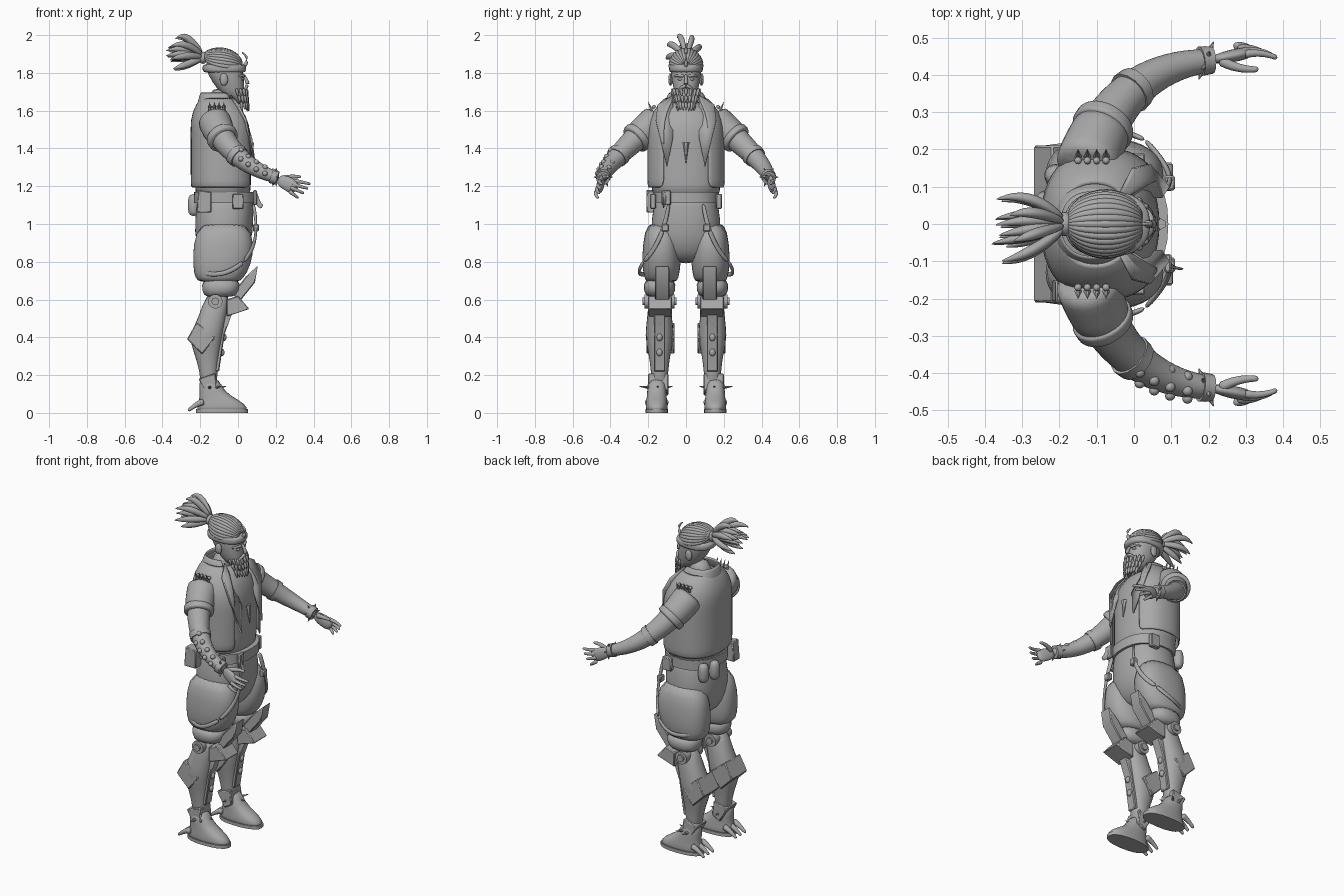
import bpy
import bmesh
import math
import random
from mathutils import Matrix, Vector

random.seed(4)
default_cube = bpy.data.objects.get("Cube")
if default_cube:
    bpy.data.objects.remove(default_cube, do_unlink=True)

grey = bpy.data.materials.new("plain grey")
grey.use_nodes = True
tone = (.4, .4, .4, 1)
grey.diffuse_color = tone
grey.node_tree.nodes["Principled BSDF"].inputs["Base Color"].default_value = tone


def finish(name, bm, mirror=True, rounded=False, thickness=0, bevel=0):
    """Turn a bmesh into a named object; mirror copies it across the body."""
    bmesh.ops.recalc_face_normals(bm, faces=bm.faces[:])
    mesh = bpy.data.meshes.new(name)
    bm.to_mesh(mesh)
    bm.free()
    obj = bpy.data.objects.new(name, mesh)
    bpy.context.collection.objects.link(obj)
    mesh.materials.append(grey)
    if mirror:
        modifier = obj.modifiers.new("mirror", "MIRROR")
        modifier.use_axis = (False, True, False)
        modifier.use_mirror_merge = False
    if thickness:
        modifier = obj.modifiers.new("thickness", "SOLIDIFY")
        modifier.thickness = thickness
        modifier.offset = 0
    if bevel:
        modifier = obj.modifiers.new("bevel", "BEVEL")
        modifier.width = bevel
    if rounded:
        modifier = obj.modifiers.new("rounding", "SUBSURF")
        modifier.levels = modifier.render_levels = 1
        for face in mesh.polygons:
            face.use_smooth = True
    else:
        bpy.ops.object.select_all(action="DESELECT")
        obj.select_set(True)
        bpy.context.view_layer.objects.active = obj
        bpy.ops.object.shade_smooth_by_angle(angle=math.radians(35))


def skin(name, loops, closed=True, **style):
    """Bridge successive loops of points and cap closed ones."""
    bm = bmesh.new()
    rows = [[bm.verts.new(point) for point in loop] for loop in loops]
    count = len(rows[0])
    for low, high in zip(rows, rows[1:]):
        for i in range(count if closed else count - 1):
            following = (i + 1) % count
            bm.faces.new((low[i], low[following], high[following], high[i]))
    if closed:
        bm.faces.new(rows[0])
        bm.faces.new(rows[-1])
    finish(name, bm, **style)


def loft(name, rings, side=0, gap=0, count=20, rounded=True, **style):
    """Level oval rings given as height, centre x, depth and width; gap opens the front."""
    def square_off(value):
        return math.copysign(abs(value) ** .85, value)
    steps = count - 1 if gap else count
    angles = [gap + (math.tau - 2 * gap) * i / steps for i in range(count)]
    loops = [[(x + depth * square_off(math.cos(a)), side + width * square_off(math.sin(a)), z)
              for a in angles] for z, x, depth, width in rings]
    skin(name, loops, closed=not gap, mirror=side != 0, rounded=rounded, **style)


def tube(name, points, start, end, belly=0, flat=1, count=10, rounded=True, **style):
    """Tapered tube along points, swelling by belly at its middle."""
    points = [Vector(point) for point in points]
    last = len(points) - 1
    loops = []
    for i, point in enumerate(points):
        along = (points[min(i + 1, last)] - points[max(i - 1, 0)]).normalized()
        across = along.cross(Vector((0, 0, 1)))
        across = across.normalized() if across.length > .01 else Vector((0, 1, 0))
        over = across.cross(along)
        radius = start + (end - start) * i / last + belly * math.sin(math.pi * i / last)
        loops.append([point + radius * (across * math.cos(a) * flat + over * math.sin(a))
                      for a in (math.tau * k / count for k in range(count))])
    skin(name, loops, rounded=rounded, **style)


def curve(first, control, last):
    """Quadratic curve as a function of its parameter."""
    first, control, last = Vector(first), Vector(control), Vector(last)
    return lambda t: first.lerp(control, t).lerp(control.lerp(last, t), t)


def sweep(name, first, control, last, *radii, steps=6, **style):
    line = curve(first, control, last)
    tube(name, [line(i / steps) for i in range(steps + 1)], *radii, **style)


def prism(name, outline, inner, outer, **style):
    """Side outline in x and z pushed across from inner to outer y."""
    skin(name, [[(x, y, z) for x, z in outline] for y in (inner, outer)], bevel=.005, **style)


def ball(name, place, *size, **style):
    bm = bmesh.new()
    bmesh.ops.create_uvsphere(bm, u_segments=12, v_segments=8, radius=1,
                              matrix=Matrix.LocRotScale(Vector(place), None, Vector(size)))
    finish(name, bm, **style)


def spike(name, base, tip, radius=.01, **style):
    tube(name, (base, tip), radius, .001, count=6, rounded=False, **style)


def trunk(z, inset=0):
    """Chest cross-section that rounds over towards the shoulders."""
    climb = max(0, z - 1.5) / .2
    shrink = math.sqrt(1 - climb * climb)
    return z, -.08 - .03 * climb, (.165 - inset) * shrink, (.2 - inset) * shrink


# Torso, open vest and collar
loft("torso", [trunk(1.12 + .09 * i, inset=.015) for i in range(7)])
loft("vest", [trunk(1.19 + .08 * i) for i in range(7)], gap=.55, thickness=.014)
loft("collar", [(1.6, -.1, .12, .13), (1.7, -.11, .085, .085)], gap=.9, thickness=.012)
lapel = bmesh.new()
lapel.faces.new([lapel.verts.new(corner) for corner in (
    (-.04, .07, 1.68), (0, .15, 1.63), (.04, .16, 1.55), (.09, .1, 1.3), (.07, .07, 1.45))])
finish("lapel", lapel, thickness=.012)
tube("neck", [(-.12, 0, 1.57), (-.08, 0, 1.73)], .08, .06)
sweep("necklace", (-.03, .09, 1.6), (.06, .05, 1.5), (.07, 0, 1.4), .005, .005)
spike("pendant", (.07, 0, 1.43), (.08, 0, 1.32), .016, mirror=False)
for i in range(4):
    x = -.15 + .025 * i
    ball("shoulder_stud", (x, .17, 1.62), .01, .01, .01)
    spike("shoulder_spike", (x, .18, 1.6), (x, .2, 1.645))

# Head, headband and face
loft("head", [(1.65, 0, .035, .04), (1.7, -.035, .07, .065), (1.8, -.068, .1, .083),
              (1.86, -.08, .095, .08), (1.91, -.085, .05, .04)])
loft("headband", [(1.797 + .018 * i, -.072, .113 + .004 * (i % 3 > 0), .09) for i in range(4)])
sweep("headband_curl", (.03, 0, 1.83), (.07, 0, 1.88), (.02, 0, 1.91), .012, .004, mirror=False)
sweep("nose", (.028, 0, 1.79), (.05, 0, 1.76), (.05, 0, 1.74), .008, .012, mirror=False)
sweep("brow", (.03, .01, 1.783), (.03, .05, 1.79), (0, .06, 1.78), .009, .005)
ball("eye", (.018, .03, 1.766), .013, .014, .008)
ball("ear", (-.075, .082, 1.765), .022, .012, .033)

# Beard with seeded tufts
loft("beard", [(1.625, .025, .014, .02), (1.67, .007, .044, .055), (1.735, -.025, .058, .076)])
sweep("moustache", (.045, 0, 1.73), (.05, .03, 1.73), (.02, .045, 1.69), .011, .005)
for row in range(3):
    drop = .035 * row
    for i in range(9):
        a = -1.4 + 2.8 * i / 8
        reach = 1 - 5 * drop
        root = Vector((-.02 + .063 * reach * math.cos(a) + drop * .4,
                       .076 * reach * math.sin(a), 1.72 - drop))
        droop = Vector((.01, -root.y * .15, -.045 - random.random() * .012))
        tube("beard_tuft", (root, root + droop / 2, root + droop), .009, .002,
             belly=.006, count=6, mirror=False)

# Combed hair, knot and fanned ponytail
strands, bends = 17, 8
for i in range(strands):
    tilt = math.pi * (i / (strands - 1) - .5)
    path = []
    for k in range(bends):
        t = k / (bends - 1)
        turn = math.radians(15 + 150 * t)
        path.append((-.077 + .103 * math.cos(turn), .084 * math.sin(turn) * math.sin(tilt),
                     1.83 + .087 * math.sin(turn) * math.cos(tilt) + .05 * t ** 3))
    tube("hair_strand", path, .008, .008, belly=.006, count=6, mirror=False)
knot = Vector((-.19, 0, 1.89))
tube("hair_tie", [knot + Vector((.025 - .02 * i, 0, -.01)) for i in range(3)], .03, .03,
     belly=.007, mirror=False)
for spread in (1, .4):
    for i in range(8):
        a = math.tau * i / 8 + .3
        fan = Vector((0, math.cos(a) * spread, math.sin(a) * spread))
        tip = Vector((-.18 + .055 * abs(fan.z) - .025 * random.random(), -.02, .01)) + fan * .09
        sweep("ponytail_lock", knot + fan * .015, knot + fan * .1 + Vector((-.09, 0, .04)),
              knot + tip, .012, .002, .013, flat=.8, mirror=False)

# Arms with sleeves and bands that follow them
arm_line = curve((-.13, .14, 1.56), (-.05, .43, 1.32), (.22, .44, 1.24))


def along_arm(name, start, end, extra, steps=4, **style):
    stops = [start + (end - start) * i / steps for i in range(steps + 1)]
    tube(name, [arm_line(t) for t in stops], .08 - .05 * start + extra,
         .08 - .05 * end + extra, count=14, **style)


along_arm("arm", 0, 1, 0, steps=10)
along_arm("sleeve", 0, .25, .012)
along_arm("sleeve_cuff", .2, .27, .018)
along_arm("elbow_band", .47, .53, .005, rounded=False)
along_arm("wrist_band", .92, .98, .006, rounded=False)
for i in range(6):
    a = math.tau * i / 6
    outward = Vector((.35 * math.cos(a), .9 * math.cos(a), math.sin(a)))
    wrist = arm_line(.95)
    spike("wrist_spike", wrist + outward * .03, wrist + outward * .056)
for i in range(12):
    t, a = .55 + .1 * (i // 3), 1.1 * (i % 3)
    outward = Vector((0, math.cos(a), math.sin(a))) * (.08 - .05 * t)
    place = arm_line(t) + outward
    place.y *= -1
    ball("forearm_stud", place, .014, .014, .014, mirror=False)

# Hands with spread fingers
palm = Vector((.21, .44, 1.24))
tube("palm", [palm + Vector((.035, .007, -.018)) * i for i in range(4)], .026, .034,
     belly=.012, flat=.45)
for i in range(4):
    spread = i / 3
    root = palm + Vector((.085 - .025 * spread, .015 + .02 * spread, -.01 - .055 * spread))
    reach = Vector((.09 - .04 * spread ** 2, -.01, -.018 - .02 * spread))
    sweep("finger", root, root + reach / 2 + Vector((0, .015, 0)), root + reach, .012, .007)
sweep("thumb", palm + Vector((.02, 0, 0)), palm + Vector((.07, -.03, .015)),
      palm + Vector((.125, -.025, .01)), .016, .008)

# Belt, pouches and baggy shorts
leg_side = .14
loft("shorts_seat", [(1.19, -.065, .145, .158), (1.1, -.07, .152, .172), (.95, -.075, .16, .195),
                     (.85, -.08, .13, .16), (.79, -.085, .08, .08)])
loft("shorts_leg", [(1.02, -.075, .13, .08), (.89, -.075, .165, .1), (.78, -.085, .155, .105),
                    (.71, -.1, .13, .09), (.69, -.1, .1, .08)], side=.13)
loft("belt", [(z, -.07, .162, .176) for z in (1.11, 1.17)], rounded=False, count=32)
prism("belt_buckle", [(.08, 1.1), (.1, 1.1), (.1, 1.18), (.08, 1.18)], -.13, -.08, mirror=False)
sweep("belt_tail", (.09, -.1, 1.17), (.1, -.12, 1.1), (.13, -.12, 1.09), .02, .012,
      flat=.3, mirror=False)
prism("side_pouch", [(-.22, 1.06), (-.14, 1.06), (-.14, 1.17), (-.21, 1.18)], -.21, -.15,
      mirror=False)
prism("hip_pouch", [(-.03, 1.08), (.03, 1.08), (.03, 1.16), (-.03, 1.16)], .16, .19)
for x, y in ((-.235, .06), (-.21, .13)):
    tube("canister", [(x, y, 1.04 + .04 * i) for i in range(4)], .026, .026, belly=.008,
         mirror=False)
sweep("front_strap", (.08, .09, 1.11), (.13, .12, .9), (.03, .225, .8), .013, .013, flat=.6)
sweep("thigh_strap", (.03, .225, .8), (-.09, .3, .69), (-.235, .15, .76), .013, .013, flat=.6)
prism("strap_buckle", [(.08, .96), (.11, .96), (.11, 1), (.08, 1)], .09, .13)

# Armoured mechanical legs
loft("thigh_band", [(.72, -.09, .11, .09), (.64, -.09, .1, .085), (.61, -.1, .075, .065)],
     side=leg_side)
loft("lower_leg", [(.65, -.1, .07, .06), (.5, -.135, .075, .066), (.41, -.17, .095, .082),
                   (.33, -.165, .075, .063), (.22, -.155, .047, .045), (.12, -.155, .045, .045)],
     side=leg_side, count=12)
prism("thigh_guard", [(.105, .78), (.09, .69), (.01, .59), (-.03, .63), (.04, .72)], .088, .165)
prism("knee_guard", [(0, .62), (.06, .55), (-.06, .51), (-.06, .6)], .075, .2)
prism("calf_guard", [(-.27, .39), (-.22, .48), (-.12, .4), (-.19, .31)], .06, .21)
prism("shin_guard", [(-.03, .53), (-.07, .42), (-.1, .22), (-.13, .22), (-.11, .5)], .11, .17)
for name, radius, reach in (("knee_joint", .038, .08), ("knee_cap", .02, .09)):
    tube(name, [(-.12, leg_side + reach * end, .59) for end in (-1, 1)], radius, radius,
         count=16, rounded=False)
for z in (.32, .4, .48):
    ball("shin_stud", (-.13 + z * .14, leg_side, z), .014, .016, .02)

# Boots with split heel and ankle spikes
loft("boot", [(0, -.085, .135, .056), (.03, -.082, .137, .06), (.07, -.1, .105, .055),
              (.11, -.14, .065, .05), (.19, -.155, .055, .05)], side=.155)
loft("boot_sole", [(z, -.085, .138, .06) for z in (0, .02)], side=.155, rounded=False)
prism("ankle_plate", [(-.21, .18), (-.12, .21), (-.11, .12), (-.16, .09)], .093, .2)
for y in (.11, .155, .2):
    sweep("heel_claw", (-.18, y, .06), (-.22, y, .05), (-.265, y, .01), .02, .008)
for dx, dy in ((0, 1), (.6, .8), (0, -.8), (.9, 0)):
    ankle = Vector((-.15, .15, .13))
    outward = Vector((dx, dy, .1))
    spike("ankle_spike", ankle + outward * .04, ankle + outward * .1, .012)
